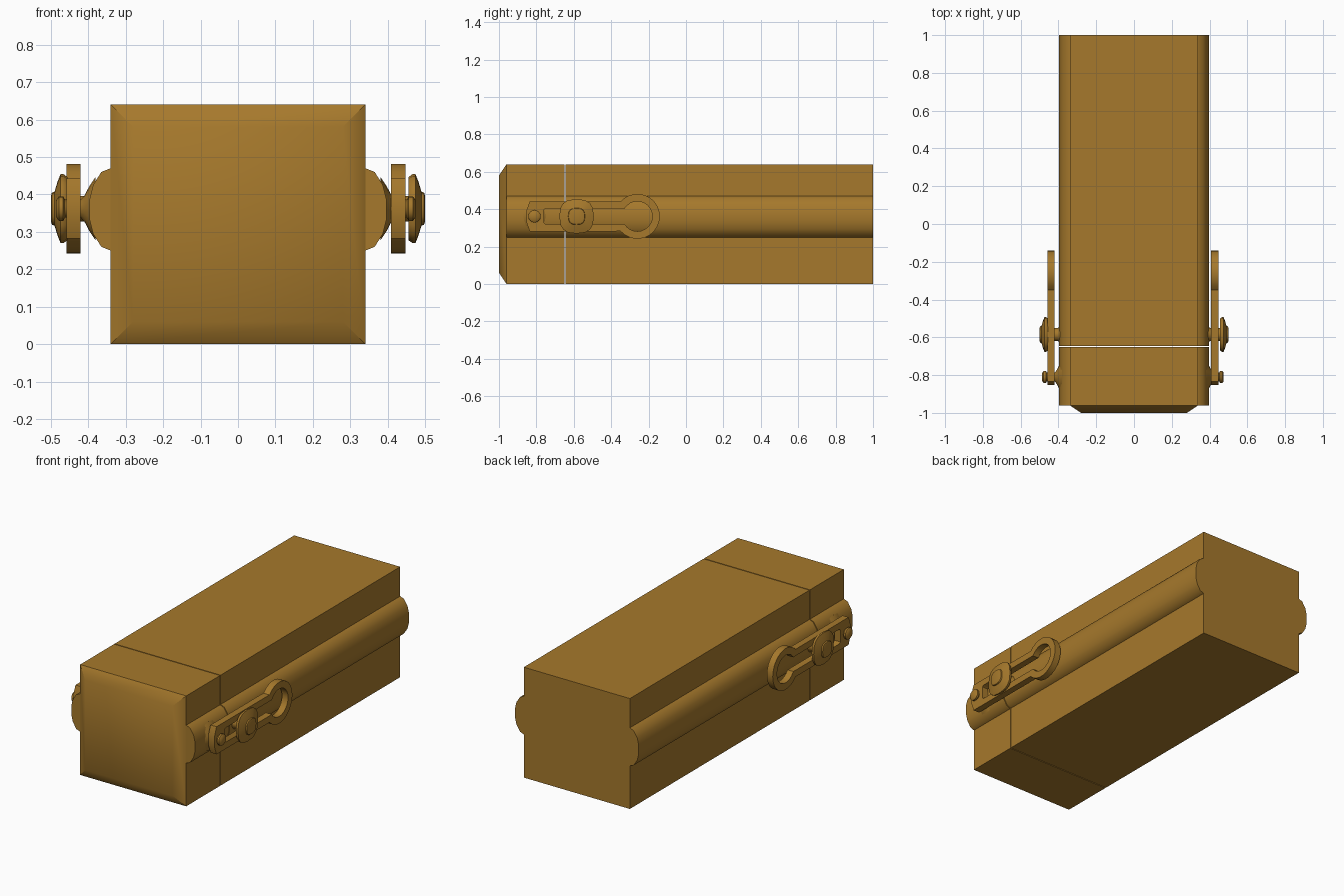
import bpy, bmesh
from math import sin, cos, pi, radians, copysign

if "Cube" in bpy.data.objects:
    bpy.data.objects.remove(bpy.data.objects["Cube"])

mat = bpy.data.materials.new("bronze")
mat.diffuse_color = (0.38, 0.19, 0.025, 1)
mat.use_nodes = True
mat.node_tree.nodes["Principled BSDF"].inputs["Base Color"].default_value = mat.diffuse_color


def finish(name, bm):
    bmesh.ops.recalc_face_normals(bm, faces=bm.faces)
    me = bpy.data.meshes.new(name)
    bm.to_mesh(me)
    bm.free()
    ob = bpy.data.objects.new(name, me)
    bpy.context.collection.objects.link(ob)
    me.materials.append(mat)
    bpy.ops.object.select_all(action='DESELECT')
    ob.select_set(True)
    bpy.context.view_layer.objects.active = ob
    bpy.ops.object.shade_smooth_by_angle(angle=radians(40))
    return ob


def loft(name, rings, loop=False):
    """Skin matching rings of points; loop joins the last ring to the first."""
    bm = bmesh.new()
    vs = [[bm.verts.new(p) for p in r] for r in rings]
    n = len(rings[0])
    pairs = list(zip(vs, vs[1:] + vs[:1])) if loop else list(zip(vs, vs[1:]))
    for a, b in pairs:
        for i in range(n):
            j = (i + 1) % n
            bm.faces.new((a[i], a[j], b[j], b[i]))
    if not loop:
        bm.faces.new(vs[0])
        bm.faces.new(vs[-1])
    return finish(name, bm)


# Body cross-section with a rounded rib along each side
rib = [(0.34, 0.25), (0.365, 0.26), (0.387, 0.295), (0.397, 0.335),
       (0.397, 0.385), (0.387, 0.425), (0.365, 0.46), (0.34, 0.47)]
half = [(0.34, 0)] + rib + [(0.34, 0.64)]
section = half + [(-x, z) for x, z in reversed(half)]


def body_part(name, y0, y1):
    loft(name, [[(x, y, z) for x, z in section] for y in (y0, y1)])


body_part("case_body", -0.645, 1)
body_part("case_lid", -0.96, -0.65)


# Chamfered front of the lid
def rect(y, inset):
    w, b, t = 0.34 - inset, inset, 0.64 - inset
    return [(-w, y, b), (w, y, b), (w, y, t), (-w, y, t)]


loft("lid_front", [rect(-0.96, 0), rect(-1, 0.06)])


# Revolved studs along x; power < 1 squares off the section
def stud(name, side, y, z, profile, power=1, n=16):
    def c(v):
        return copysign(abs(v) ** power, v)
    loft(name, [[(side * x, y + r * c(cos(2 * pi * i / n)),
                  z + r * c(sin(2 * pi * i / n))) for i in range(n)]
                for x, r in profile])


# Keyhole-shaped outline of the latch: ring arc plus straight bar
def keyhole(radius, h, end):
    arc_start = 2.42 if radius > 0.1 else 2.6
    pts = [(-0.26 + radius * cos(a), radius * sin(a))
           for a in (-arc_start + 2 * arc_start * i / 20 for i in range(21))]
    neck = -0.38 if radius > 0.1 else -0.345
    upper = [(neck, h)] + end
    return pts + upper + [(y, -z) for y, z in reversed(upper)]


outer = keyhole(0.12, 0.08, [(-0.835, 0.08), (-0.852, 0.035)])
inner = keyhole(0.08, 0.042, [(-0.75, 0.042), (-0.76, 0.035)])
ZC = 0.362

for side, tag, x0, x1 in ((1, "right", 0.408, 0.447), (-1, "left", 0.42, 0.458)):
    loft("latch_plate_" + tag,
         [[(side * x, y, ZC + z) for y, z in pts]
          for x, pts in ((x0, outer), (x1, outer), (x1, inner), (x0, inner))],
         loop=True)
    # Pivot pin with a flared foot on the lid
    stud("pivot_pin_" + tag, side, -0.81, ZC,
         [(0.38, 0.085), (0.397, 0.06), (0.41, 0.035), (0.42, 0.024),
          (x1 + 0.004, 0.024), (x1 + 0.009, 0.033), (x1 + 0.02, 0.033),
          (x1 + 0.028, 0.022)])
    # Knob on the body: neck, squarish flange and domed top
    stud("knob_neck_" + tag, side, -0.585, ZC,
         [(0.38, 0.05), (0.405, 0.034), (0.46, 0.034)])
    stud("knob_head_" + tag, side, -0.585, ZC,
         [(0.456, 0.085), (0.466, 0.092), (0.474, 0.092), (0.482, 0.072),
          (0.49, 0.045), (0.497, 0.043), (0.5, 0.032)], power=0.75)
